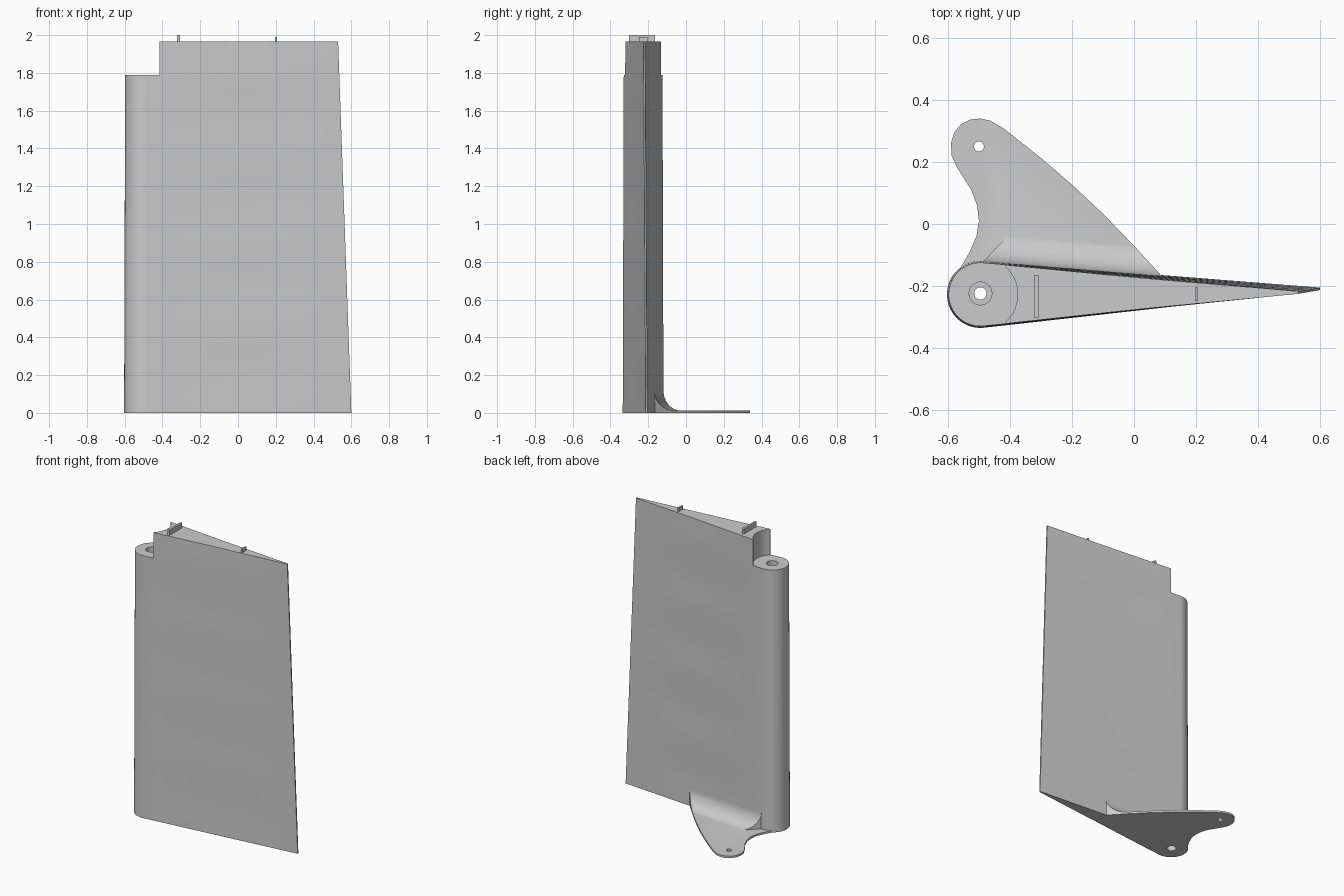
import bpy, bmesh, math

cube = bpy.data.objects.get("Cube")
if cube:
    bpy.data.objects.remove(cube, do_unlink=True)

grey = bpy.data.materials.new("light grey plastic")
grey.use_nodes = True
COLOUR = (0.6, 0.6, 0.6, 1)
grey.diffuse_color = COLOUR
grey.node_tree.nodes["Principled BSDF"].inputs["Base Color"].default_value = COLOUR

HX, HY = -0.495, -0.227      # hinge axis
HEIGHT, CAP = 1.965, 1.79    # panel top, hinge barrel top


def loft(name, rings):
    """Closed solid through rings that have equal point counts."""
    bm = bmesh.new()
    loops = [[bm.verts.new(p) for p in ring] for ring in rings]
    n = len(loops[0])
    for a, b in zip(loops, loops[1:]):
        for i in range(n):
            j = (i + 1) % n
            bm.faces.new((a[i], a[j], b[j], b[i]))
    bm.faces.new(loops[0][::-1])
    bm.faces.new(loops[-1])
    bmesh.ops.recalc_face_normals(bm, faces=bm.faces)
    mesh = bpy.data.meshes.new(name)
    bm.to_mesh(mesh)
    bm.free()
    mesh.materials.append(grey)
    obj = bpy.data.objects.new(name, mesh)
    bpy.context.collection.objects.link(obj)
    return obj


def prism(name, outline, z0, z1):
    return loft(name, [[(x, y, z) for x, y in outline] for z in (z0, z1)])


def box(name, x0, x1, y0, y1, z0, z1):
    return prism(name, [(x0, y0), (x1, y0), (x1, y1), (x0, y1)], z0, z1)


def arc(cx, cy, r, start, end, steps):
    angles = [math.radians(start + (end - start) * i / steps) for i in range(steps + 1)]
    return [(cx + r * math.cos(a), cy + r * math.sin(a)) for a in angles]


def combine(target, other, operation):
    mod = target.modifiers.new("combine", 'BOOLEAN')
    mod.operation, mod.object, mod.solver = operation, other, 'EXACT'
    bpy.context.view_layer.objects.active = target
    bpy.ops.object.modifier_apply(modifier=mod.name)
    bpy.data.objects.remove(other, do_unlink=True)


def smooth(obj):
    bpy.ops.object.select_all(action='DESELECT')
    obj.select_set(True)
    bpy.context.view_layer.objects.active = obj
    bpy.ops.object.shade_smooth_by_angle(angle=math.radians(30))


def tail(t):
    return 0.6 - 0.07 * t, -0.209 - 0.012 * t


def panel_ring(z, spans=10):
    """Rounded nose, two gently rippled skins and a thin trailing edge."""
    t = z / HEIGHT
    tx, ty = tail(t)
    nose = arc(HX, HY, 0.108 - 0.006 * t, 85, 276, 36)
    ripple = 0.003 * math.sin(math.pi * z / 0.45) ** 2
    ring = list(nose)
    for (ax, ay), (bx, by), side in ((nose[-1], (tx, ty - 0.004), 1),
                                     ((tx, ty + 0.004), nose[0], -1)):
        for i in range(spans + 1):
            u = i / spans
            if (side == 1 and i == 0) or (side == -1 and i == spans):
                continue
            dip = side * ripple * math.sin(math.pi * u) ** 2
            ring.append((ax + (bx - ax) * u, ay + (by - ay) * u + dip))
    return [(x, y, z) for x, y in ring]


def cavity_ring(z):
    t = z / HEIGHT
    tx, ty = tail(t)
    front = arc(HX, HY, 0.128, -43, 43, 16)
    r = 0.108 - 0.006 * t
    f = (front[0][0] - HX) / (tx - HX)
    end = 0.9
    def skin(side, f):
        nose_y = HY + side * r
        return nose_y + (ty + side * 0.004 - nose_y) * f - side * 0.009
    ring = front + [(front[0][0], skin(1, f)), (HX + (tx - HX) * end, skin(1, end)),
                    (HX + (tx - HX) * end, skin(-1, end)), (front[0][0], skin(-1, f))]
    return [(x, y, z) for x, y in ring]


# Hollow tapered panel with its hinge barrel
panel = loft("panel", [panel_ring(HEIGHT * i / 32) for i in range(33)])
combine(panel, loft("cavity", [cavity_ring(0.02), cavity_ring(2.1)]), 'DIFFERENCE')
notch = [(-0.8, -0.5), (-0.415, -0.5)] + arc(HX, HY, 0.12, -48, 48, 20) + [(-0.415, 0), (-0.8, 0)]
combine(panel, prism("notch", notch, CAP, 2.1), 'DIFFERENCE')

# Lever arm: flat plate with a rounded tip
lever = [(-0.57, -0.16), (-0.53, -0.09), (-0.508, -0.04), (-0.5, 0.01), (-0.506, 0.06),
         (-0.525, 0.11), (-0.572, 0.185), (-0.588, 0.22), (-0.59, 0.26), (-0.58, 0.295),
         (-0.557, 0.322), (-0.527, 0.337), (-0.495, 0.34), (-0.463, 0.333), (-0.42, 0.308),
         (-0.3, 0.213), (-0.2, 0.127), (-0.1, 0.033), (0, -0.07), (0.09, -0.168),
         (0.07, -0.2), (-0.45, -0.2)]
combine(panel, prism("lever_arm", lever, 0, 0.013), 'UNION')

# Concave fillet between the lever and the skin, trimmed to the lever outline
curve = arc(0.1, 0.122, 0.1, 180, 270, 14)
profile = [(s, 0.122 + (h - 0.122) * 1.1) for s, h in curve] + [(0.1, 0.005), (-0.006, 0.005), (-0.006, 0.122)]
fillet = loft("fillet", [[(x, -0.119 - 0.0845 * (x - HX) + s, h) for s, h in profile]
                         for x in (-0.52, 0.12)])
trim = [(-0.49, -0.125), (-0.36, 0.01), (-0.078, 0.01), (0, -0.07), (0.09, -0.168),
        (0.08, -0.19), (-0.45, -0.16)]
combine(fillet, prism("trim", trim, 0, 0.3), 'INTERSECT')
combine(panel, fillet, 'UNION')

# Stepped hinge bore and the lever pin hole
for name, x, y, r, z0, z1 in (("bore", HX, HY + 0.003, 0.02, -0.1, 1.9),
                              ("top_bore", HX, HY + 0.003, 0.037, 1.6, 1.9),
                              ("bottom_bore", HX, HY + 0.003, 0.03, -0.1, 0.1),
                              ("pin_hole", -0.5, 0.25, 0.016, -0.1, 0.1)):
    combine(panel, prism(name, arc(x, y, r, 0, 345, 23), z0, z1), 'DIFFERENCE')
smooth(panel)

# Internal spars whose tabs stand above the open top
box("front_spar", -0.322, -0.308, -0.302, -0.165, 0.015, 2.0)
box("rear_spar", 0.197, 0.207, -0.248, -0.204, 0.015, 1.99)
